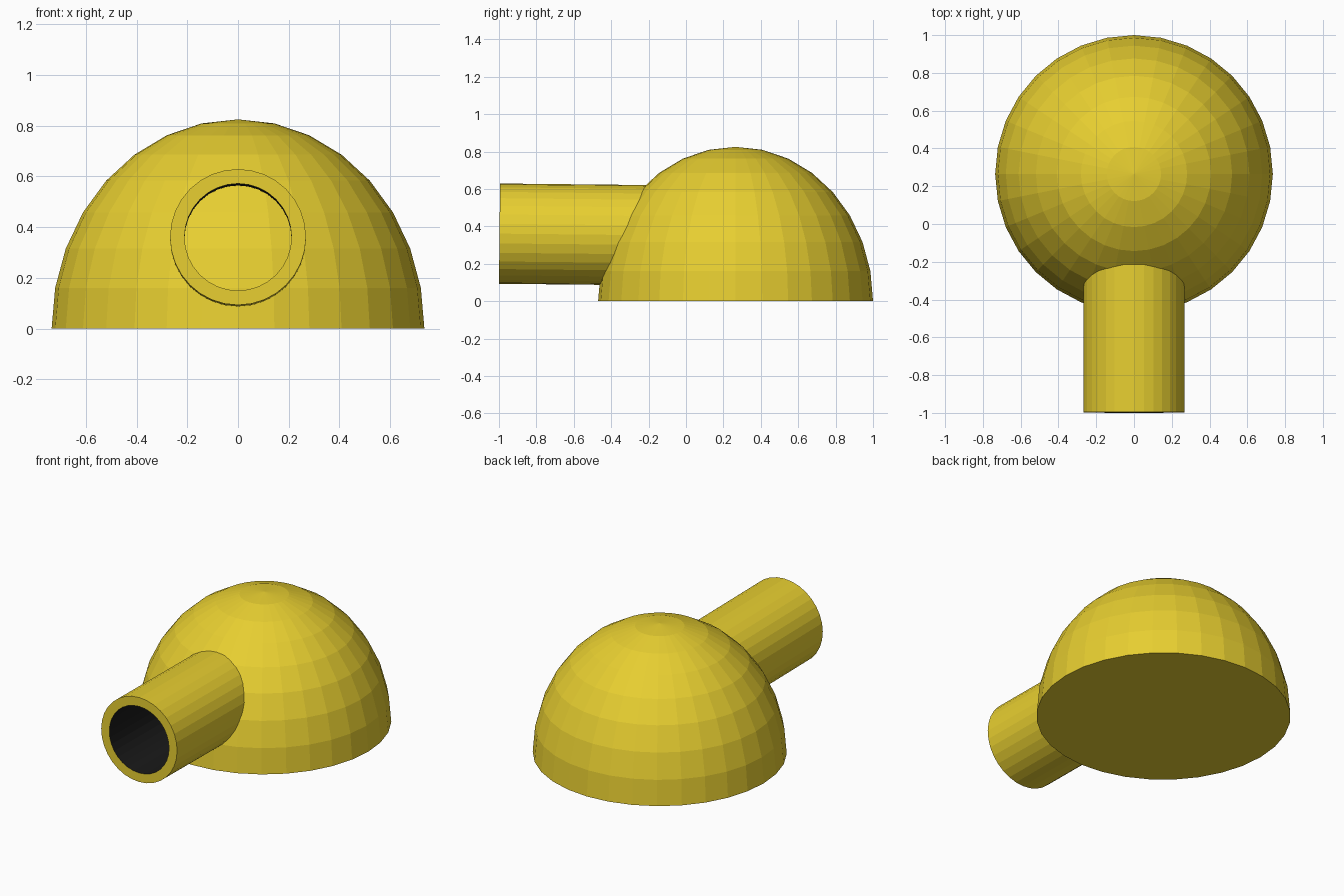
import bpy, bmesh, math
from mathutils import Matrix

if "Cube" in bpy.data.objects:
    bpy.data.objects.remove(bpy.data.objects["Cube"])


def material(name, color):
    m = bpy.data.materials.new(name)
    m.diffuse_color = color
    m.use_nodes = True
    m.node_tree.nodes["Principled BSDF"].inputs["Base Color"].default_value = m.diffuse_color
    return m


def add_object(name, bm, *mats):
    mesh = bpy.data.meshes.new(name)
    bm.to_mesh(mesh)
    bm.free()
    for m in mats:
        mesh.materials.append(m)
    obj = bpy.data.objects.new(name, mesh)
    bpy.context.collection.objects.link(obj)
    return obj


yellow = material("yellow", (0.8, 0.62, 0.03, 1))
black = material("black", (0.01, 0.01, 0.01, 1))

# Dome: upper half of a stretched sphere with a flat base
bm = bmesh.new()
bmesh.ops.create_uvsphere(bm, u_segments=32, v_segments=16, radius=1)
bmesh.ops.delete(bm, geom=[v for v in bm.verts if v.co.z < -0.01], context='VERTS')
bmesh.ops.holes_fill(bm, edges=[e for e in bm.edges if e.is_boundary], sides=0)
bmesh.ops.scale(bm, vec=(0.735, 0.735, 0.825), verts=bm.verts)
bmesh.ops.recalc_face_normals(bm, faces=bm.faces)
dome = add_object("dome", bm, yellow)
dome.location = (0, 0.265, 0)

# Barrel: capped tube whose mouth is inset and sunk to make a dark bore
length, outer, inner, depth = 1.1, 0.268, 0.211, 0.8
bm = bmesh.new()
bmesh.ops.create_cone(bm, cap_ends=True, segments=32, radius1=outer,
                      radius2=outer, depth=length,
                      matrix=Matrix.Translation((0, 0, -length / 2)))
mouth = max(bm.faces, key=lambda f: f.calc_center_median().z)
bmesh.ops.inset_region(bm, faces=[mouth], thickness=outer - inner)
bore = bmesh.ops.extrude_discrete_faces(bm, faces=[mouth])["faces"][0]
bmesh.ops.translate(bm, vec=(0, 0, -depth), verts=bore.verts)
rim = [e for e in bm.edges if e.is_boundary]
bmesh.ops.remove_doubles(bm, verts=bm.verts, dist=1e-5)
for f in bm.faces:
    if all(v.co.xy.length < inner + 0.01 for v in f.verts):
        f.material_index = 1
barrel = add_object("barrel", bm, yellow, black)
# The barrel points forward with a very slight upward tilt
barrel.rotation_euler = (math.radians(90 - 0.6), 0, 0)
barrel.location = (0, -0.997, 0.361)
